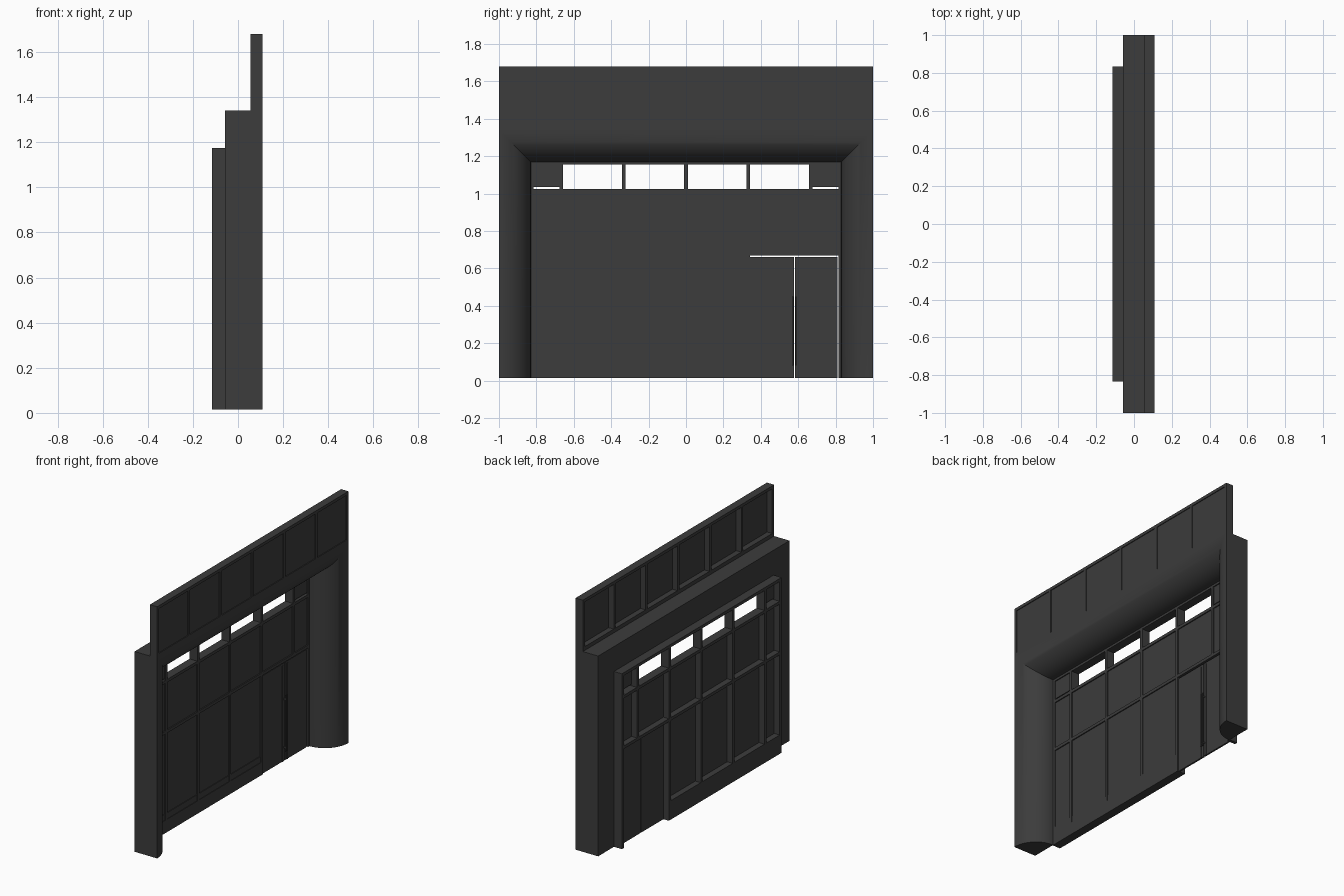
import bpy, bmesh, math

cube = bpy.data.objects.get("Cube")
if cube:
    bpy.data.objects.remove(cube, do_unlink=True)

mat = bpy.data.materials.new("charcoal metal")
mat.use_nodes = True
GREY = (0.045, 0.045, 0.045, 1)
mat.diffuse_color = GREY
mat.node_tree.nodes["Principled BSDF"].inputs["Base Color"].default_value = GREY

BASE = 0.015                      # underside of the facade
BACK, WALL, FRONT = -0.115, -0.057, 0.108
OPEN_Y, OPEN_Z = 0.83, 1.175      # shop window opening
WALL_TOP, TOP = 1.34, 1.68
THIRD = 1 / 3
BAR = 0.01                        # half width of a bar


def finish(bm, name):
    bmesh.ops.recalc_face_normals(bm, faces=bm.faces)
    mesh = bpy.data.meshes.new(name)
    bm.to_mesh(mesh)
    bm.free()
    mesh.materials.append(mat)
    obj = bpy.data.objects.new(name, mesh)
    bpy.context.collection.objects.link(obj)
    return obj


def box(name, xs, ys, zs):
    bm = bmesh.new()
    bmesh.ops.create_cube(bm, size=1)
    for v in bm.verts:
        for i, (low, high) in enumerate((xs, ys, zs)):
            v.co[i] = low if v.co[i] < 0 else high
    return finish(bm, name)


# Rounded surround: a quarter-round section swept around the opening with mitred corners
STEPS = 16
reach = 1 - OPEN_Y
section = [(WALL, 0)]
for i in range(STEPS + 1):
    a = math.pi / 2 * i / STEPS
    section.append((WALL + (FRONT - WALL) * math.cos(a), reach * math.sin(a)))
bm = bmesh.new()
rings = []
for corner in range(4):
    side = -1 if corner < 2 else 1
    ring = []
    for x, o in section:
        z = BASE if corner in (0, 3) else WALL_TOP - o
        ring.append(bm.verts.new((x, side * (1 - o), z)))
    rings.append(ring)
count = len(section)
for a, b in zip(rings, rings[1:]):
    for i in range(count):
        j = (i + 1) % count
        bm.faces.new((a[i], a[j], b[j], b[i]))
bm.faces.new(rings[0])
bm.faces.new(rings[-1])
surround = finish(bm, "rounded_surround")
bpy.context.view_layer.objects.active = surround
surround.select_set(True)
bpy.ops.object.shade_smooth_by_angle(angle=math.radians(30))
surround.select_set(False)

# Parapet: sheet with rails and deep fins behind it
PX = (0.055, FRONT)
box("parapet_sheet", (0.092, 0.103), (-1, 1), (WALL_TOP, TOP - BAR))
box("parapet_top_rail", PX, (-1, 1), (TOP - 0.02, TOP))
box("parapet_bottom_rail", PX, (-1, 1), (WALL_TOP, WALL_TOP + 0.025))
for i in range(-3, 4):
    y = i * THIRD
    y = max(-1 + BAR, min(1 - BAR, y))
    box("parapet_fin", PX, (y - BAR, y + BAR), (WALL_TOP, TOP))

# Window frame: fins, transoms and plinth
FX = (BACK, WALL)
DOOR_TOP, MID, HIGH, PLINTH = 0.67, 0.68, 1.015, 0.13
fins = [-OPEN_Y + BAR / 2, -2 * THIRD, -THIRD, 0, THIRD, 2 * THIRD, OPEN_Y - BAR / 2]
for i, y in enumerate(fins):
    foot = MID if i == 5 else BASE
    box("frame_fin", FX, (y - BAR, y + BAR), (foot, OPEN_Z))
for name, z in (("lower_transom", MID), ("upper_transom", HIGH), ("head_rail", OPEN_Z - BAR)):
    box(name, FX, (-OPEN_Y, OPEN_Y), (z - BAR, z + BAR))
box("plinth", FX, (-OPEN_Y, THIRD), (BASE, 0.1))
box("sill_rail", (BACK, WALL - 0.003), (-OPEN_Y, THIRD), (0.1, PLINTH + BAR))

# Infill panels; the four middle cells of the top row stay open
SHEET = (-0.075, -0.064)
for i, (a, b) in enumerate(zip(fins, fins[1:])):
    if i < 4:
        box("lower_panel", SHEET, (a, b), (PLINTH, MID))
    box("middle_panel", SHEET, (a, b), (MID, HIGH))
    if i in (0, 5):
        box("top_corner_panel", SHEET, (a, b), (HIGH + 0.02, OPEN_Z))

# Double door with meeting stiles and pull bars
MEET = 0.58
for side, outer in ((-1, THIRD), (1, OPEN_Y - 0.02)):
    inner = MEET + side * 0.003
    box("door_leaf", SHEET, sorted((inner, outer)), (BASE, DOOR_TOP - 0.008))
    s = MEET + side * 0.025
    box("door_stile", (SHEET[0], -0.06), (s - 0.004, s + 0.004), (BASE, 0.65))
    p = MEET + side * 0.009
    box("pull_bar", (-0.054, -0.048), (p - 0.003, p + 0.003), (0.08, 0.45))
    for z in (0.1, 0.42):
        box("pull_mount", (-0.066, -0.05), (p - 0.003, p + 0.003), (z, z + 0.01))
